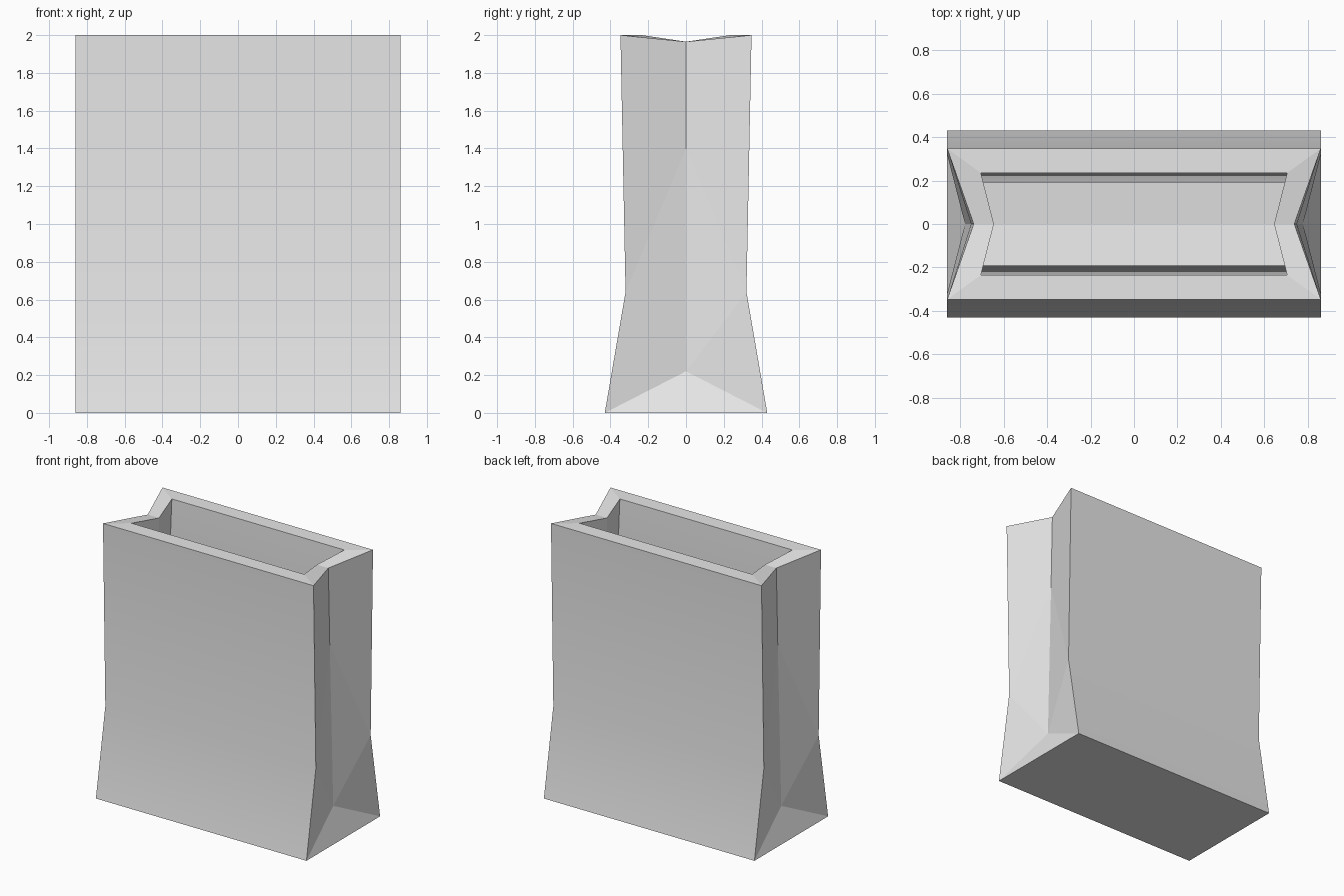
import bpy
import bmesh

cube = bpy.data.objects.get("Cube")
if cube:
    bpy.data.objects.remove(cube)

# One flat grey for the whole bag
grey = bpy.data.materials.new("light_grey_paper")
grey.use_nodes = True
colour = (0.8, 0.8, 0.8, 1)
grey.diffuse_color = colour
grey.node_tree.nodes["Principled BSDF"].inputs["Base Color"].default_value = colour


def skin_points(top, fold_top, fold_mid, waist, apex, base, base_mid):
    """Named points of one quarter of a skin, with the wall centre line added."""
    pts = dict(top=top, fold_top=fold_top, fold_mid=fold_mid, waist=waist,
               apex=apex, base=base, base_mid=base_mid)
    for key in ("top", "waist", "base", "base_mid"):
        pts[key + "_c"] = (0, *pts[key][1:])
    return pts


# Panels shared by the outer and the inner skin
PANELS = (
    "top_c top waist waist_c",        # upper wall
    "waist_c waist base base_c",      # flared lower wall
    "top fold_top fold_mid waist",    # upper gusset
    "waist fold_mid apex",            # lower gusset
    "waist apex base",
    "base apex base_mid",             # triangular end flap
    "base_c base base_mid base_mid_c",  # floor
)

outer = skin_points((.86, .347, 2), (.738, 0, 1.965), (.75, 0, 1.4),
                    (.86, .32, .64), (.778, 0, .22), (.86, .43, 0), (.86, 0, 0))
inner = skin_points((.705, .235, 2), (.645, 0, 1.965), (.655, 0, 1.4),
                    (.73, .19, .64), (.675, 0, .26), (.75, .29, .13), (.75, 0, .1))

quarter = [[skin[k] for k in panel.split()] for skin in (outer, inner) for panel in PANELS]
# Thick rim joining the two skins
for a, b in (("top_c", "top"), ("top", "fold_top")):
    quarter.append([outer[a], outer[b], inner[b], inner[a]])

# Mirror the quarter around both centre planes
bm = bmesh.new()
for sx in (1, -1):
    for sy in (1, -1):
        for panel in quarter:
            bm.faces.new([bm.verts.new((x * sx, y * sy, z)) for x, y, z in panel])
bmesh.ops.remove_doubles(bm, verts=bm.verts, dist=0.0005)
bmesh.ops.recalc_face_normals(bm, faces=bm.faces)

# Soft bend along the front and back walls, crisp folds elsewhere
for face in bm.faces:
    face.smooth = True
for edge in bm.edges:
    edge.smooth = all(abs(f.normal.y) > 0.95 for f in edge.link_faces)

mesh = bpy.data.meshes.new("paper_bag")
bm.to_mesh(mesh)
bm.free()
mesh.materials.append(grey)
bag = bpy.data.objects.new("paper_bag", mesh)
bpy.context.collection.objects.link(bag)
